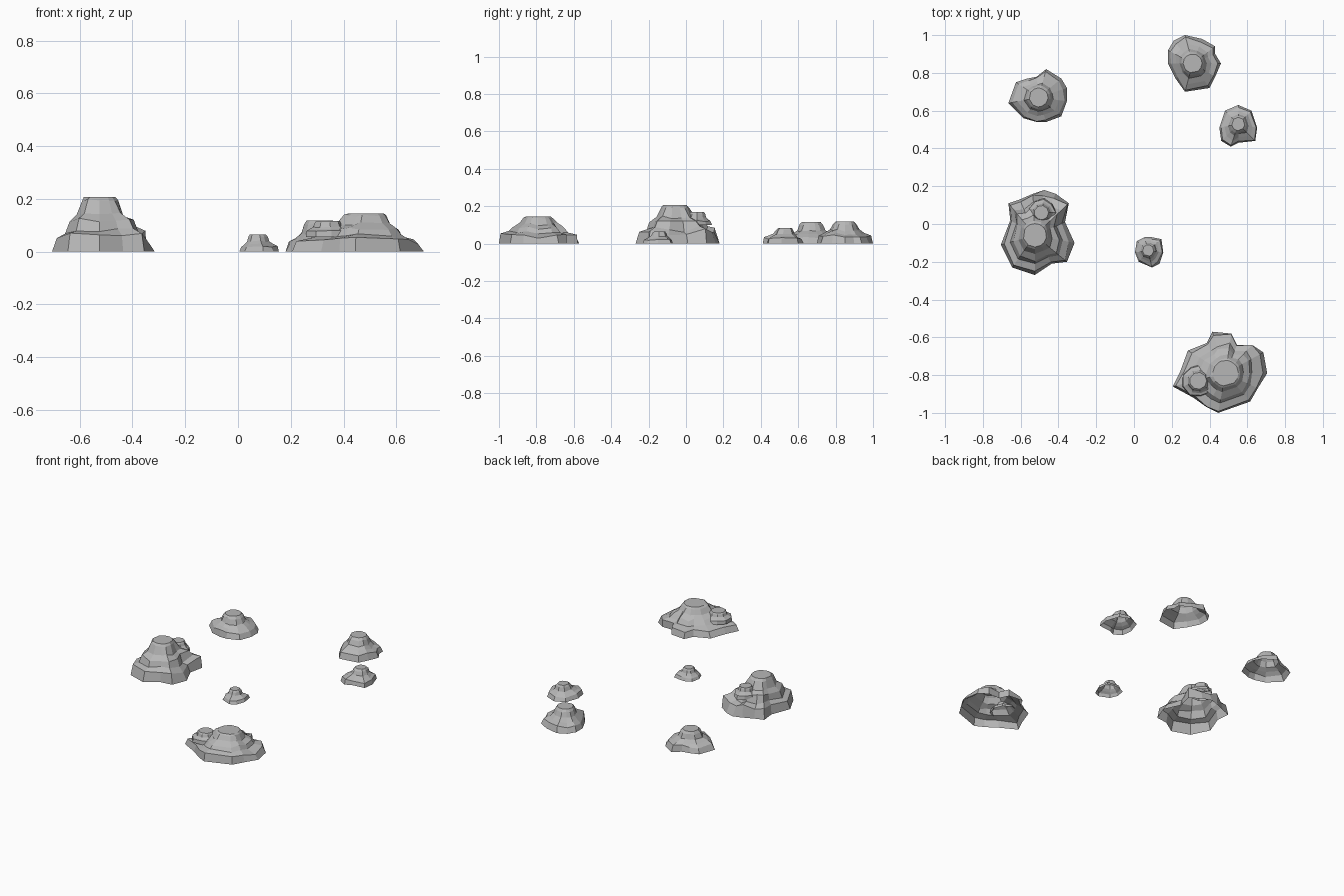
import bpy
import bmesh
import random
from math import cos, sin, pi, atan2, hypot
from mathutils import Vector

cube = bpy.data.objects.get("Cube")
if cube:
    bpy.data.objects.remove(cube, do_unlink=True)

# One stone grey for everything
stone = bpy.data.materials.new("stone_grey")
stone.use_nodes = True
stone.diffuse_color = (0.47, 0.47, 0.47, 1)
stone.node_tree.nodes["Principled BSDF"].inputs["Base Color"].default_value = stone.diffuse_color

# Profiles: (spread from cap to outline, share of height)
LOW = [(1, 0), (.86, .32), (.55, .45), (.28, .6), (.14, .87), (0, 1)]
BROAD = [(1, 0), (.9, .29), (.58, .39), (.43, .58), (.2, .72), (.07, .94), (0, 1)]
CLIFF = [(1, 0), (.88, .31), (.62, .38), (.5, .59), (.25, .69), (.08, .94), (0, 1)]


def add_peak(bm, rng, centre, outline, cap, height, profile, base=0.0):
    """Loft a craggy, open-bottomed shell from an outline up to a round cap."""
    polar = sorted((atan2(y, x), hypot(x, y)) for x, y in outline)
    columns = [rng.uniform(-.08, .08) for _ in polar]
    rings = []
    for level, (spread, rise) in enumerate(profile):
        inner = 0 < level < len(profile) - 1
        ring = []
        for (angle, radius), column in zip(polar, columns):
            f, z = spread, rise
            if inner:
                f += (column + rng.uniform(-.04, .04)) * min(1, spread * 2)
                z += column * 1.3 * (1 - rise) + rng.uniform(-.035, .035)
            r = cap + (radius - cap) * f
            ring.append(bm.verts.new((centre[0] + r * cos(angle),
                                      centre[1] + r * sin(angle),
                                      base + (height - base) * z)))
        rings.append(ring)
    count = len(polar)
    for low, high in zip(rings, rings[1:]):
        for i in range(count):
            j = (i + 1) % count
            bm.faces.new((low[i], low[j], high[j], high[i]))
    # Flat cap with a narrow chamfered rim
    top = bm.faces.new(rings[-1])
    bmesh.ops.inset_region(bm, faces=[top], thickness=cap * .18, depth=height * .02)


def make_rock(name, seed, centre, points, cap, height, profile, side_peaks=()):
    rng = random.Random(seed)
    bm = bmesh.new()
    outline = [Vector(p) / 100 for p in points]
    add_peak(bm, rng, centre, outline, cap, height * .985, profile)
    for offset, side_radius, side_cap, side_height, base in side_peaks:
        circle = []
        for k in range(9):
            r = side_radius * rng.uniform(.88, 1.1)
            circle.append((r * cos(2 * pi * k / 9), r * sin(2 * pi * k / 9)))
        spot = (centre[0] + offset[0], centre[1] + offset[1])
        add_peak(bm, rng, spot, circle, side_cap, side_height, LOW, base)
    mesh = bpy.data.meshes.new(name)
    bm.to_mesh(mesh)
    bm.free()
    mesh.materials.append(stone)
    rock = bpy.data.objects.new(name, mesh)
    bpy.context.collection.objects.link(rock)


# Tall cliff rock with a lower second summit
make_rock("tall_rock", 3, (-.525, -.06),
          [(5, 24), (11, 22), (18, 17), (16, 7), (21, -4), (17, -14), (9, -15),
           (0, -21), (-12, -17), (-18, -5), (-13, 8), (-14, 17), (-8, 19), (-1, 22)],
          .062, .21, CLIFF, [((.035, .12), .075, .038, .168, .1)])

# Wide front rock with a lower second summit
make_rock("wide_rock", 5, (.485, -.79),
          [(-7, 22), (3, 21), (6, 15), (14, 15), (20, 11), (22, 0), (17, -8), (13, -15),
           (-4, -21), (-10, -18), (-17, -13), (-28, -7), (-24, 1), (-20, 12), (-10, 16)],
          .068, .147, BROAD, [((-.145, -.04), .085, .045, .117, .055)])

# Four small single-summit rocks
make_rock("middle_pebble", 7, (.075, -.14),
          [(-2, 7), (2, 7), (7, 6), (8, -1), (6, -7), (2, -9), (-5, -6), (-7, -1), (-6, 5)],
          .03, .067, LOW)
make_rock("back_right_rock", 11, (-.505, .67),
          [(4, 15), (12, 10), (15, 5), (15, -2), (12, -10), (4, -13),
           (-1, -13), (-8, -11), (-16, -3), (-12, 8), (-6, 10), (-1, 11)],
          .05, .117, LOW)
make_rock("back_left_rock", 13, (.31, .85),
          [(-4, 15), (5, 13), (12, 9), (12, 5), (15, 0), (12, -7),
           (9, -13), (-4, -15), (-9, -8), (-13, 0), (-13, 7), (-10, 12)],
          .05, .12, LOW)
make_rock("left_pebble", 17, (.552, .53),
          [(0, 10), (7, 7), (10, -2), (9, -9), (0, -10), (-4, -12), (-9, -9), (-10, -2), (-7, 7)],
          .035, .086, LOW)
